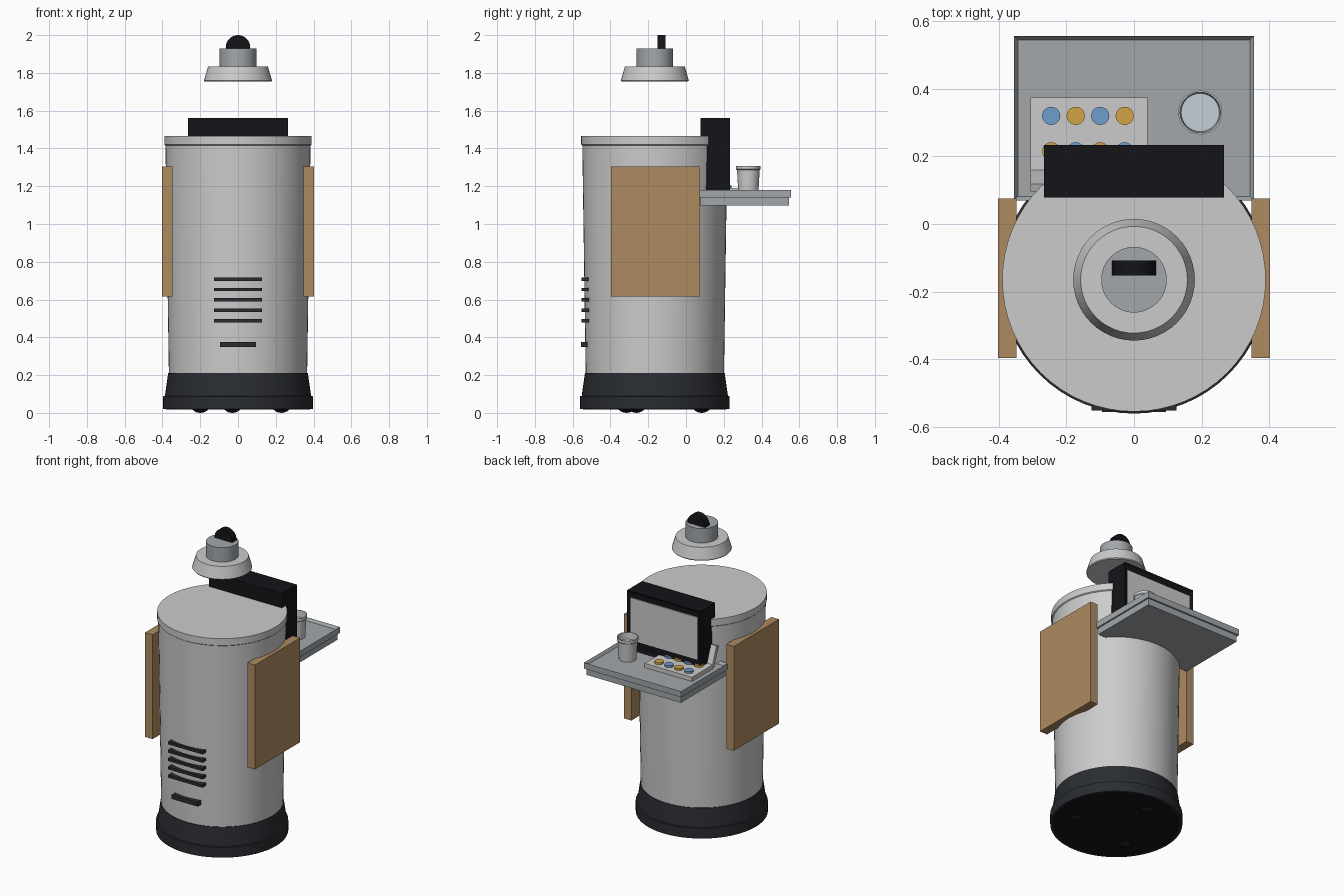
import bpy, bmesh, math
from mathutils import Matrix, Vector

if "Cube" in bpy.data.objects:
    bpy.data.objects.remove(bpy.data.objects["Cube"])

CY = -0.165  # axis of the round body


def material(name, rgb):
    m = bpy.data.materials.new(name)
    m.diffuse_color = (*rgb, 1)
    m.use_nodes = True
    m.node_tree.nodes["Principled BSDF"].inputs["Base Color"].default_value = m.diffuse_color
    return m


BLACK = material("black", (0.007, 0.007, 0.010))
DARK = material("dark_grey", (0.022, 0.025, 0.030))
STEEL = material("steel", (0.36, 0.39, 0.41))
WOOD = material("wood", (0.42, 0.26, 0.12))
BLUE = material("blue", (0.16, 0.34, 0.60))
AMBER = material("amber", (0.65, 0.37, 0.06))
WATER = material("water", (0.55, 0.63, 0.68))


def finish(name, bm, mat=None, smooth=False):
    bmesh.ops.recalc_face_normals(bm, faces=bm.faces[:])
    me = bpy.data.meshes.new(name)
    bm.to_mesh(me)
    bm.free()
    ob = bpy.data.objects.new(name, me)
    bpy.context.collection.objects.link(ob)
    if mat:
        me.materials.append(mat)
    if smooth:
        bpy.ops.object.select_all(action='DESELECT')
        ob.select_set(True)
        bpy.context.view_layer.objects.active = ob
        bpy.ops.object.shade_smooth_by_angle(angle=math.radians(30))
    return ob


def box(name, x, y, z, mat=None):
    bm = bmesh.new()
    bmesh.ops.create_cube(bm, size=1)
    for v in bm.verts:
        v.co = Vector([(a + b) / 2 + c * (b - a) for c, (a, b) in zip(v.co, (x, y, z))])
    return finish(name, bm, mat)


def lathe(name, profile, centre, mat=None, n=48, rot=None):
    """Turn (radius, height) points around z and cap both ends."""
    bm = bmesh.new()
    rings = [[bm.verts.new((r * math.cos(2 * math.pi * i / n), r * math.sin(2 * math.pi * i / n), z))
              for i in range(n)] for r, z in profile]
    for a, b in zip(rings, rings[1:]):
        for i in range(n):
            j = (i + 1) % n
            bm.faces.new((a[i], a[j], b[j], b[i]))
    bm.faces.new(rings[0])
    bm.faces.new(rings[-1])
    if rot:
        bm.transform(rot)
    bm.transform(Matrix.Translation(centre))
    return finish(name, bm, mat, True)


def inset_box(name, x, y, z, border, depth, mat, face_axis):
    """Box whose +axis face is inset by a border and pushed in."""
    ob = box(name, x, y, z, mat)
    bm = bmesh.new()
    bm.from_mesh(ob.data)
    bm.normal_update()
    f = max(bm.faces, key=lambda q: q.normal[face_axis])
    bmesh.ops.inset_region(bm, faces=[f], thickness=border)
    bmesh.ops.translate(bm, verts=f.verts[:], vec=-depth * f.normal)
    bm.to_mesh(ob.data)
    bm.free()
    return ob


# Round body, base and casters
axis = (0, CY, 0)
lathe("base", [(0.396, 0.02), (0.396, 0.088), (0.387, 0.09), (0.37, 0.21)], axis, DARK, 64)
lathe("base_underside", [(0.38, 0.018), (0.38, 0.03)], axis, BLACK, 64)
lathe("body", [(0.366, 0.205), (0.384, 1.415), (0.39, 1.42), (0.39, 1.465)], axis, None, 64)
for i in range(3):
    a = math.radians(97 + 120 * i)
    bm = bmesh.new()
    bmesh.ops.create_uvsphere(bm, u_segments=20, v_segments=12, radius=0.06,
                              matrix=Matrix.Translation((0.25 * math.cos(a), CY + 0.25 * math.sin(a), 0.06)))
    finish(f"caster_{i + 1}", bm, BLACK, True)

# Wooden side panels
for name, s in (("left", -1), ("right", 1)):
    box(f"{name}_side_panel", sorted((s * 0.347, s * 0.402)), (-0.397, 0.075), (0.615, 1.305), WOOD)

# Front vents and slot
for i in range(5):
    z = 0.488 + i * 0.055
    box(f"vent_{i + 1}", (-0.126, 0.126), (-0.552, -0.49), (z - 0.009, z + 0.009), DARK)
box("front_slot", (-0.095, 0.095), (-0.557, -0.5), (0.348, 0.376), DARK)

# Rear screen
inset_box("screen_housing", (-0.266, 0.266), (0.078, 0.234), (1.17, 1.56), 0.02, 0.008, BLACK, 1)
box("screen_display", (-0.245, 0.245), (0.21, 0.232), (1.235, 1.515))

# Rear tray
inset_box("tray", (-0.355, 0.355), (0.07, 0.557), (1.14, 1.18), 0.017, 0.018, STEEL, 2)
box("tray_underside", (-0.345, 0.345), (0.078, 0.546), (1.097, 1.142), STEEL)

# Button console with a leaning back plate
box("console", (-0.306, 0.04), (0.155, 0.375), (1.155, 1.19))
for row in range(2):
    for col in range(4):
        lathe(f"button_{row + 1}_{col + 1}", [(0.027, 1.185), (0.027, 1.203)],
              (-0.245 + 0.0725 * col, 0.32 - 0.105 * row, 0),
              AMBER if (row + col) % 2 else BLUE, 20)
plate = box("console_back_plate", (-0.306, 0.04), (-0.012, 0.012), (-0.065, 0.065))
plate.location = (0, 0.13, 1.235)
plate.rotation_euler.x = math.radians(20)

# Cup with drink
lathe("cup", [(0.053, 1.163), (0.060, 1.285), (0.065, 1.29), (0.065, 1.308),
              (0.060, 1.308), (0.050, 1.175)], (0.196, 0.33, 0), None, 32)
lathe("drink", [(0.052, 1.21), (0.0565, 1.265)], (0.196, 0.33, 0), WATER, 32)

# Floating head
lathe("head_bell", [(0.176, 1.755), (0.18, 1.76), (0.158, 1.835)], axis)
lathe("head_neck", [(0.097, 1.83), (0.097, 1.93)], axis, STEEL)
lathe("head_lens", [(0.065, -0.022), (0.065, 0.022)], (0, -0.13, 1.935), BLACK, 32,
      Matrix.Rotation(math.radians(90), 4, 'X'))
